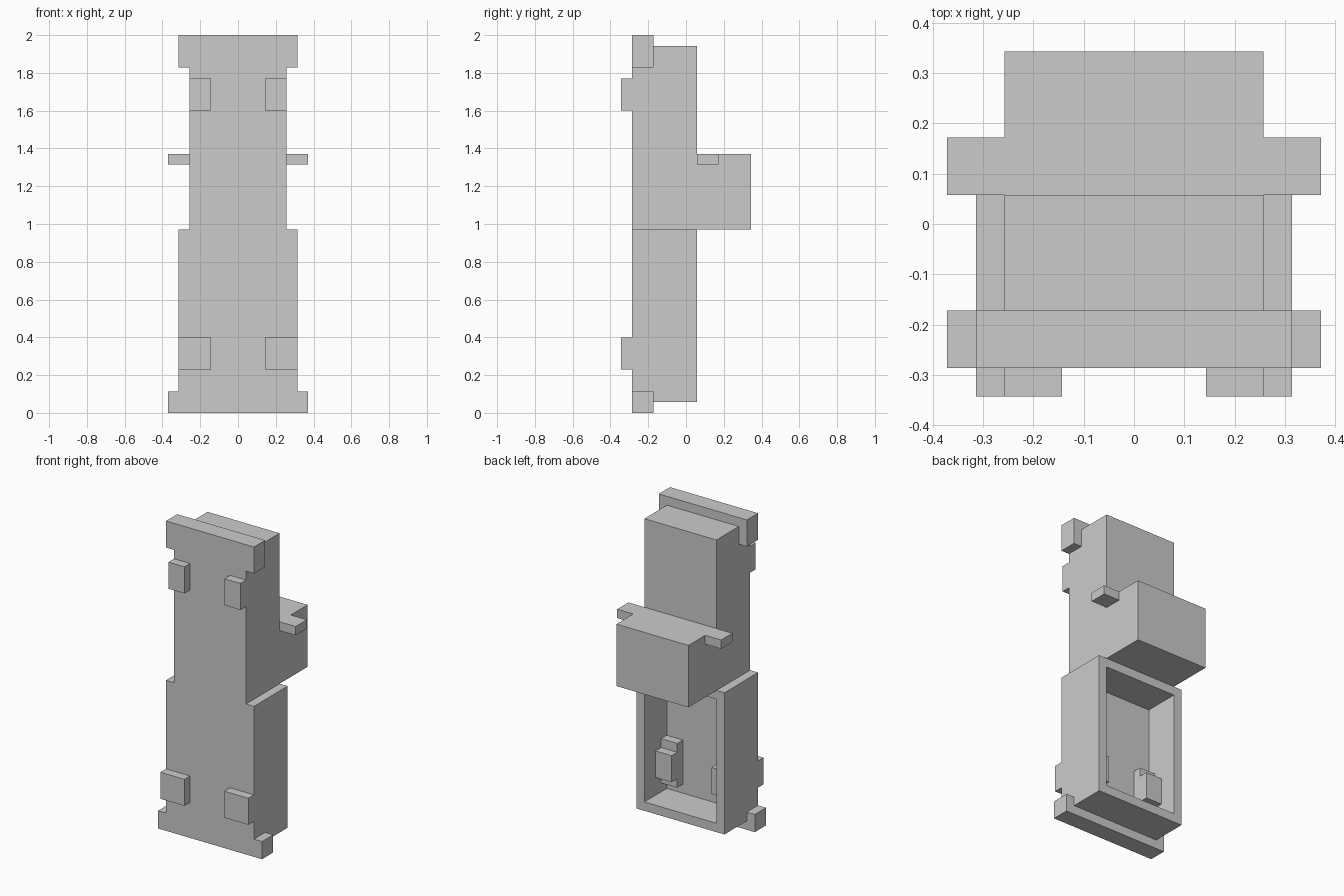
import bpy, bmesh
from mathutils import Vector

if "Cube" in bpy.data.objects:
    bpy.data.objects.remove(bpy.data.objects["Cube"])

U = 2 / 35  # the model sits on a grid of 35 units in height


def extrude(name, points, start, end, axis, faces=None, mirror=False):
    """Extrude a flat profile. axis 'Y': points are (x, z); axis 'X': points are (y, z)."""
    def place(p, d):
        return Vector((p[0], d, p[1]) if axis == 'Y' else (d, p[0], p[1])) * U
    bm = bmesh.new()
    verts = [bm.verts.new(place(p, start)) for p in points]
    base = [bm.faces.new([verts[i] for i in f]) for f in faces or [range(len(points))]]
    new = bmesh.ops.extrude_face_region(bm, geom=base, use_keep_orig=True)["geom"]
    shift = place((0, 0), end - start)
    bmesh.ops.translate(bm, verts=[g for g in new if isinstance(g, bmesh.types.BMVert)], vec=shift)
    bmesh.ops.recalc_face_normals(bm, faces=bm.faces)
    mesh = bpy.data.meshes.new(name)
    bm.to_mesh(mesh)
    bm.free()
    obj = bpy.data.objects.new(name, mesh)
    bpy.context.collection.objects.link(obj)
    if mirror:
        mod = obj.modifiers.new("Mirror", 'MIRROR')
        mod.use_clip = False
        mod.use_mirror_merge = False
    return obj


def rect(a0, a1, b0, b1):
    return [(a0, b0), (a1, b0), (a1, b1), (a0, b1)]


# Front plate: stepped outline with wide ends
half = [(6.5, 0), (6.5, 2), (5.5, 2), (5.5, 17), (4.5, 17), (4.5, 32), (5.5, 32), (5.5, 35)]
extrude("front_plate", half + [(-x, z) for x, z in reversed(half)], -5, -3, 'Y')

# Upper body with the block that sticks out at the back
extrude("upper_body", [(-3, 17), (6, 17), (6, 24), (1, 24), (1, 34), (-3, 34)], -4.5, 4.5, 'X')

# Lower open tray: rectangular frame behind the plate
extrude("lower_frame", rect(-5.5, 5.5, 1, 17) + rect(-4.5, 4.5, 2, 16), -3, 1, 'Y',
        faces=[(i, (i + 1) % 4, 4 + (i + 1) % 4, 4 + i) for i in range(4)])

# Mirrored small parts: side tabs, front pads
extrude("side_tabs", rect(4.5, 6.5, 23, 24), 1, 3, 'Y', mirror=True)
extrude("upper_pads", rect(2.5, 4.5, 28, 31), -6, -5, 'Y', mirror=True)
extrude("lower_pads", rect(2.5, 5.5, 4, 7), -6, -5, 'Y', mirror=True)

# Stepped pegs inside the tray
extrude("inner_pegs", [(-3, 3), (-2, 3), (-2, 4), (-1, 4), (-1, 7), (-2, 7), (-2, 8), (-3, 8)],
        2.5, 4.5, 'X', mirror=True)
